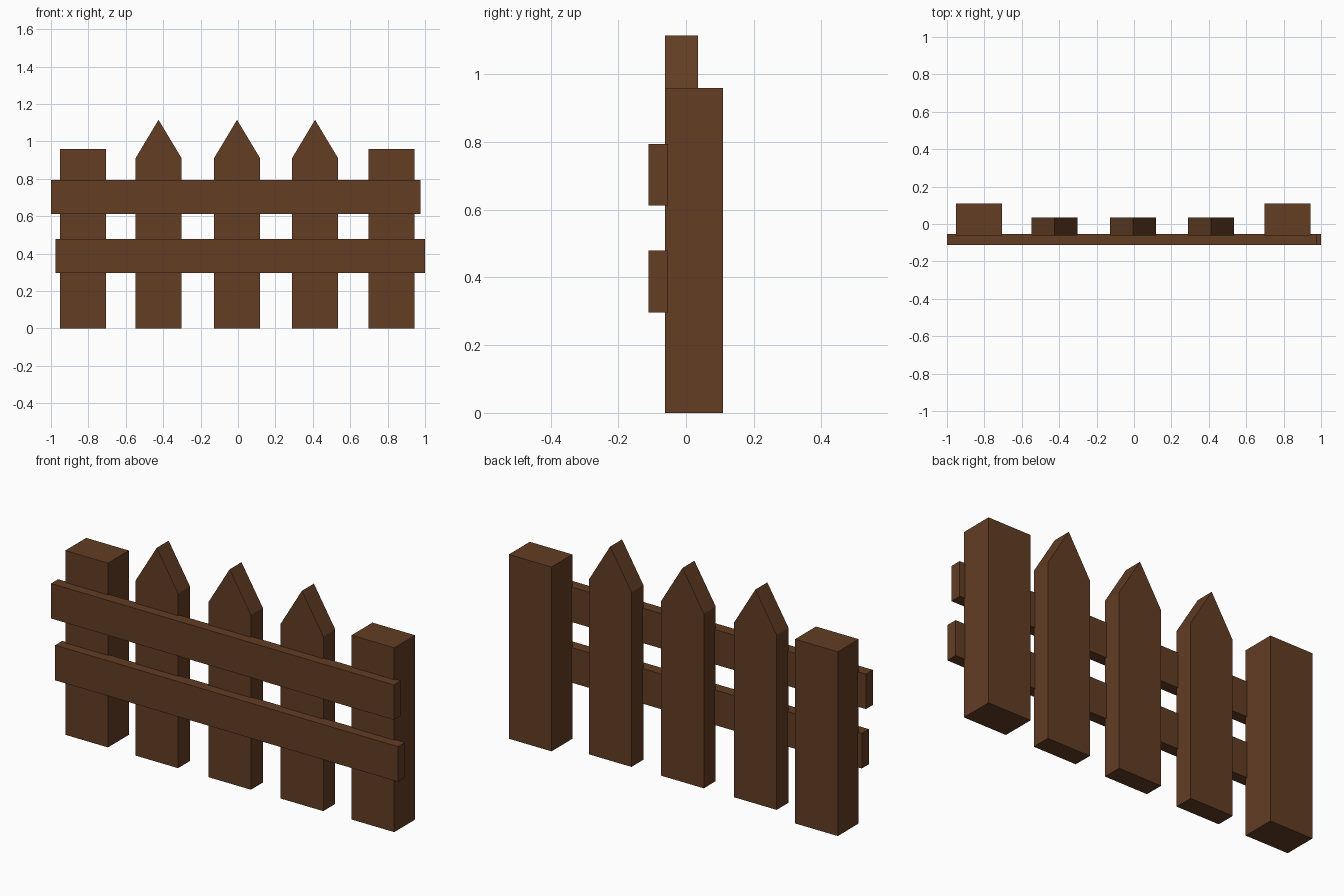
import bpy
import bmesh

if "Cube" in bpy.data.objects:
    bpy.data.objects.remove(bpy.data.objects["Cube"])

wood = bpy.data.materials.new("brown_wood")
wood.diffuse_color = (0.125, 0.047, 0.0175, 1.0)
wood.use_nodes = True
wood.node_tree.nodes["Principled BSDF"].inputs["Base Color"].default_value = wood.diffuse_color


def extrude_profile(name, profile, y_front, y_back):
    """Flat x-z outline extruded from y_front to y_back."""
    bm = bmesh.new()
    face = bm.faces.new([bm.verts.new((x, y_front, z)) for x, z in profile])
    result = bmesh.ops.extrude_face_region(bm, geom=[face])
    moved = [v for v in result["geom"] if isinstance(v, bmesh.types.BMVert)]
    bmesh.ops.translate(bm, verts=moved, vec=(0, y_back - y_front, 0))
    # the extrusion may drop the source face, so close the front again
    bmesh.ops.holes_fill(bm, edges=bm.edges[:], sides=0)
    bmesh.ops.recalc_face_normals(bm, faces=bm.faces[:])
    mesh = bpy.data.meshes.new(name)
    bm.to_mesh(mesh)
    bm.free()
    mesh.materials.append(wood)
    obj = bpy.data.objects.new(name, mesh)
    bpy.context.collection.objects.link(obj)
    return obj


def board(name, x0, x1, z0, z1, y_front, y_back):
    return extrude_profile(name, [(x0, z0), (x1, z0), (x1, z1), (x0, z1)],
                           y_front, y_back)


HALF = 0.123      # half width of posts and pickets
FRONT = -0.062    # shared front plane of posts and pickets

# square end posts
for side, x in (("left", -0.829), ("right", 0.821)):
    board(f"{side}_post", x - HALF, x + HALF, 0, 0.96, FRONT, 0.11)

# pointed pickets
for side, x in (("left", -0.425), ("middle", -0.005), ("right", 0.412)):
    outline = [(x - HALF, 0), (x + HALF, 0), (x + HALF, 0.91),
               (x, 1.115), (x - HALF, 0.91)]
    extrude_profile(f"{side}_picket", outline, FRONT, 0.036)

# horizontal rails, slightly offset sideways from each other
board("upper_rail", -1.0, 0.976, 0.612, 0.794, -0.111, -0.053)
board("lower_rail", -0.976, 1.0, 0.296, 0.479, -0.111, -0.053)
